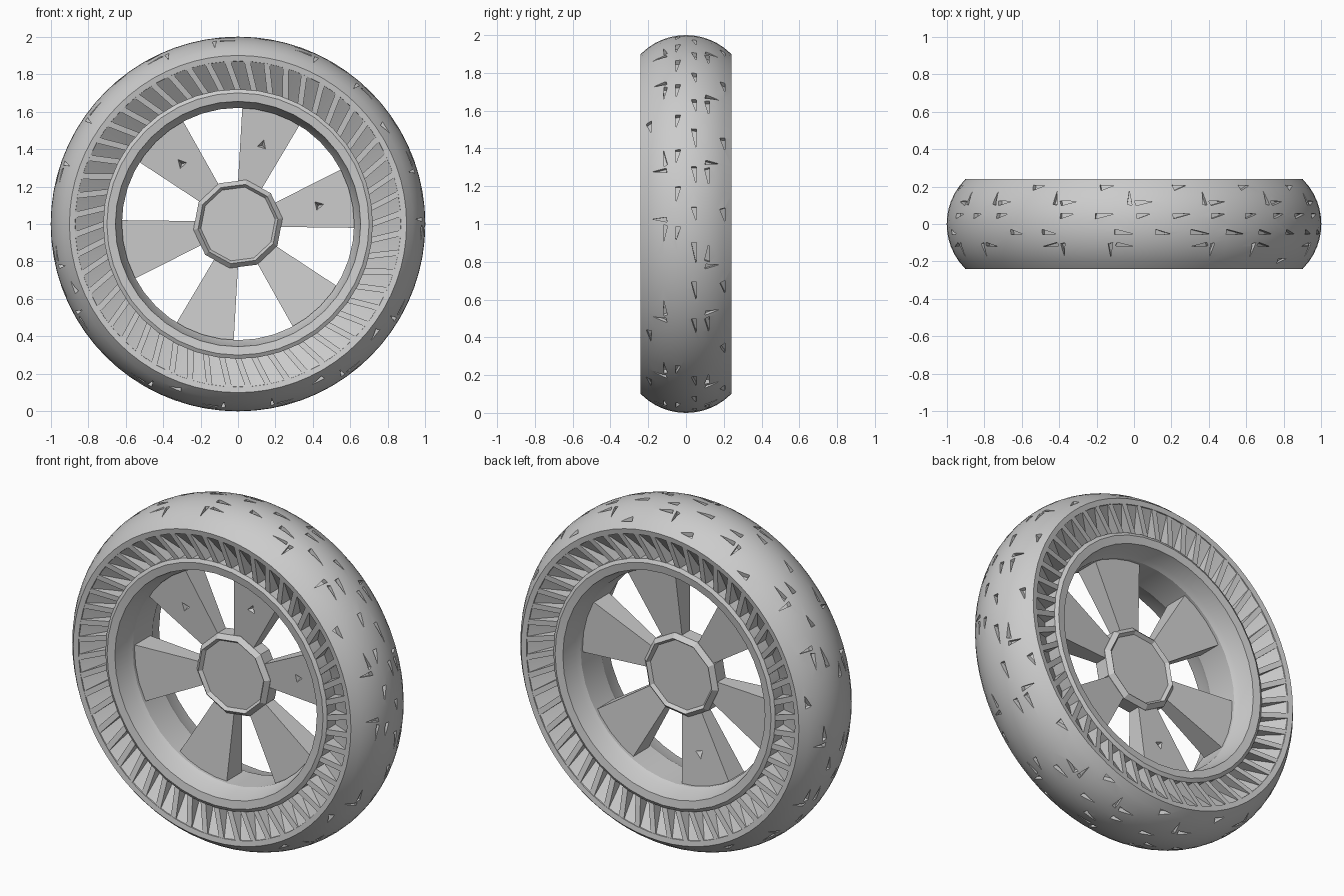
import bpy, bmesh, math, random
from mathutils import Vector

if "Cube" in bpy.data.objects:
    bpy.data.objects.remove(bpy.data.objects["Cube"])

random.seed(4)
TAU = 2 * math.pi
ARC = 0.338                                   # crown radius of the tyre section

grey = bpy.data.materials.new("light_grey")
grey.diffuse_color = (0.6, 0.6, 0.6, 1)
grey.use_nodes = True
grey.node_tree.nodes["Principled BSDF"].inputs["Base Color"].default_value = grey.diffuse_color


def polar(r, a, y):
    return Vector((r * math.cos(a), y, 1 + r * math.sin(a)))


def finish(name, bm, angle=30):
    bmesh.ops.recalc_face_normals(bm, faces=bm.faces)
    me = bpy.data.meshes.new(name)
    bm.to_mesh(me)
    bm.free()
    me.materials.append(grey)
    ob = bpy.data.objects.new(name, me)
    bpy.context.collection.objects.link(ob)
    smooth(ob, angle)
    return ob


def smooth(ob, angle):
    bpy.ops.object.select_all(action='DESELECT')
    ob.select_set(True)
    bpy.context.view_layer.objects.active = ob
    bpy.ops.object.shade_smooth_by_angle(angle=math.radians(angle))


def lathe(name, profile, segs, angle=30):
    """Spin a closed (radius, y) profile around the axle."""
    bm = bmesh.new()
    rings = [[bm.verts.new(polar(r, TAU * i / segs, y)) for r, y in profile]
             for i in range(segs)]
    n = len(profile)
    for i in range(segs):
        a, b = rings[i], rings[(i + 1) % segs]
        for j in range(n):
            k = (j + 1) % n
            bm.faces.new((a[j], a[k], b[k], b[j]))
    return finish(name, bm, angle)


def prism(bm, lower, upper):
    """Solid between two matching outlines."""
    lo = [bm.verts.new(p) for p in lower]
    up = [bm.verts.new(p) for p in upper]
    bm.faces.new(lo)
    bm.faces.new(up[::-1])
    for i in range(len(lo)):
        j = (i + 1) % len(lo)
        bm.faces.new((lo[i], up[i], up[j], lo[j]))


def cut(ob, cutter, angle):
    cutter.hide_render = True
    cutter.hide_set(True)
    mod = ob.modifiers.new("cut", 'BOOLEAN')
    mod.operation = 'DIFFERENCE'
    mod.solver = 'EXACT'
    mod.object = cutter
    bpy.context.view_layer.objects.active = ob
    bpy.ops.object.modifier_apply(modifier=mod.name)
    bpy.data.objects.remove(cutter)
    smooth(ob, angle)


def crown(y):
    return 1 - ARC + math.sqrt(ARC ** 2 - y ** 2)


# Tyre with rounded crown
tread = [(crown(y), y) for y in [-0.24 + 0.04 * i for i in range(13)]]
tyre = lathe("tyre", [(0.87, -0.235)] + tread + [(0.87, 0.235), (0.84, 0)], 72)

# Shallow sliver-shaped tread grooves
bm = bmesh.new()


def groove(a, y, shape):
    pts = [(a + t, y + s) for t, s in shape]
    prism(bm, [polar(crown(q) - 0.025, p, q) for p, q in pts],
          [polar(crown(q) + 0.04, p, q) for p, q in pts])


STEPS = 30
for i in range(STEPS):
    for side in (-1, 1):
        a = TAU * (i + 0.25 * side) / STEPS
        # centre slivers
        if random.random() < 0.75:
            L = random.uniform(0.035, 0.06)
            groove(a, side * 0.042, [(-L, 0.012 * side), (L, 0.014 * side), (L, -0.014 * side)])
        # angled pair: one sliver along the tyre, one across it
        if i % 2 == (side > 0):
            f = random.choice((-1, 1))
            groove(a, side * 0.12, [(-0.05 * f, 0), (0.04 * f, -0.022 * side), (0.05 * f, 0.004)])
            groove(a + 0.075 * f, side * 0.135,
                   [(-0.012, -0.035 * side), (0.014, -0.03 * side), (0.004, 0.04 * side)])
        # shoulder slivers
        elif random.random() < 0.6:
            groove(a, side * 0.195, [(-0.04, 0.01), (0.03, -0.016), (0.04, 0.012)])
cut(tyre, finish("tread_cutter", bm), 30)

# Rim: sloping sidewall floor, raised bead ring, tapered barrel
half = [(0.88, -0.236), (0.72, -0.12), (0.72, -0.2), (0.70, -0.212),
        (0.655, -0.205), (0.635, -0.12), (0.62, -0.09)]
outline = half + [(r, -y) for r, y in reversed(half)]
lathe("rim", outline, 40, 25)

# Sidewall ribs leave wedge-shaped slots; the rear set is turned half a circle
RIBS = 52
for name, flip in (("front_ribs", 1), ("rear_ribs", -1)):
    bm = bmesh.new()
    for i in range(RIBS):
        sec = [(0.885, -0.237), (0.715, -0.2), (0.715, -0.11)]
        faces = []
        for w in (-0.022, 0.022):
            pts = []
            for r, y in sec:
                lean = 0.07 * (r - 0.715) / 0.17
                p = polar(r, TAU * i / RIBS + lean + w * 0.75 / r, y)
                pts.append(Vector((p.x * flip, p.y * flip, p.z)))
            faces.append(pts)
        prism(bm, *faces)
    finish(name, bm, 20)

# Six flared spokes
spokes = []
for k in range(6):
    a = math.radians(13 + 60 * k)
    bm = bmesh.new()
    ends = []
    for r, w, d in ((0.2, 0.062, 0.035), (0.635, 0.168, 0.075)):
        e = Vector((math.cos(a), 0, math.sin(a)))
        t = Vector((-math.sin(a), 0, math.cos(a)))
        c = Vector((0, 0, 1)) + e * r
        ends.append([c + t * (w * s) + Vector((0, d * q, 0))
                     for s, q in ((-1, -1), (1, -1), (1, 1), (-1, 1))])
    prism(bm, *ends)
    spokes.append(finish("spoke_%d" % (k + 1), bm, 20))

# Small pyramid dents in the spoke faces
for k, side in ((0, -1), (1, -1), (2, -1), (4, 1)):
    a = math.radians(13 + 60 * k)
    bm = bmesh.new()
    c = polar(0.44, a, 0)
    tip = bm.verts.new(c + Vector((0, side * 0.02, 0)))
    base = [bm.verts.new(c + Vector((0.06 * math.cos(a + TAU * j / 3), side * 0.1,
                                     0.06 * math.sin(a + TAU * j / 3)))) for j in range(3)]
    bm.faces.new(base)
    for j in range(3):
        bm.faces.new((tip, base[j], base[(j + 1) % 3]))
    cut(spokes[k], finish("dent_cutter", bm), 20)

# Ten-sided hub with slightly recessed caps
bm = bmesh.new()
N = 10
rows = [(0.2, -0.045), (0.215, -0.065), (0.24, -0.04),
        (0.24, 0.04), (0.215, 0.065), (0.2, 0.045)]
rings = [[bm.verts.new(polar(r, TAU * (i + 0.2) / N, y)) for i in range(N)] for r, y in rows]
for a, b in zip(rings, rings[1:]):
    for i in range(N):
        j = (i + 1) % N
        bm.faces.new((a[i], a[j], b[j], b[i]))
bm.faces.new(rings[0])
bm.faces.new(rings[-1][::-1])
finish("hub", bm, 20)
